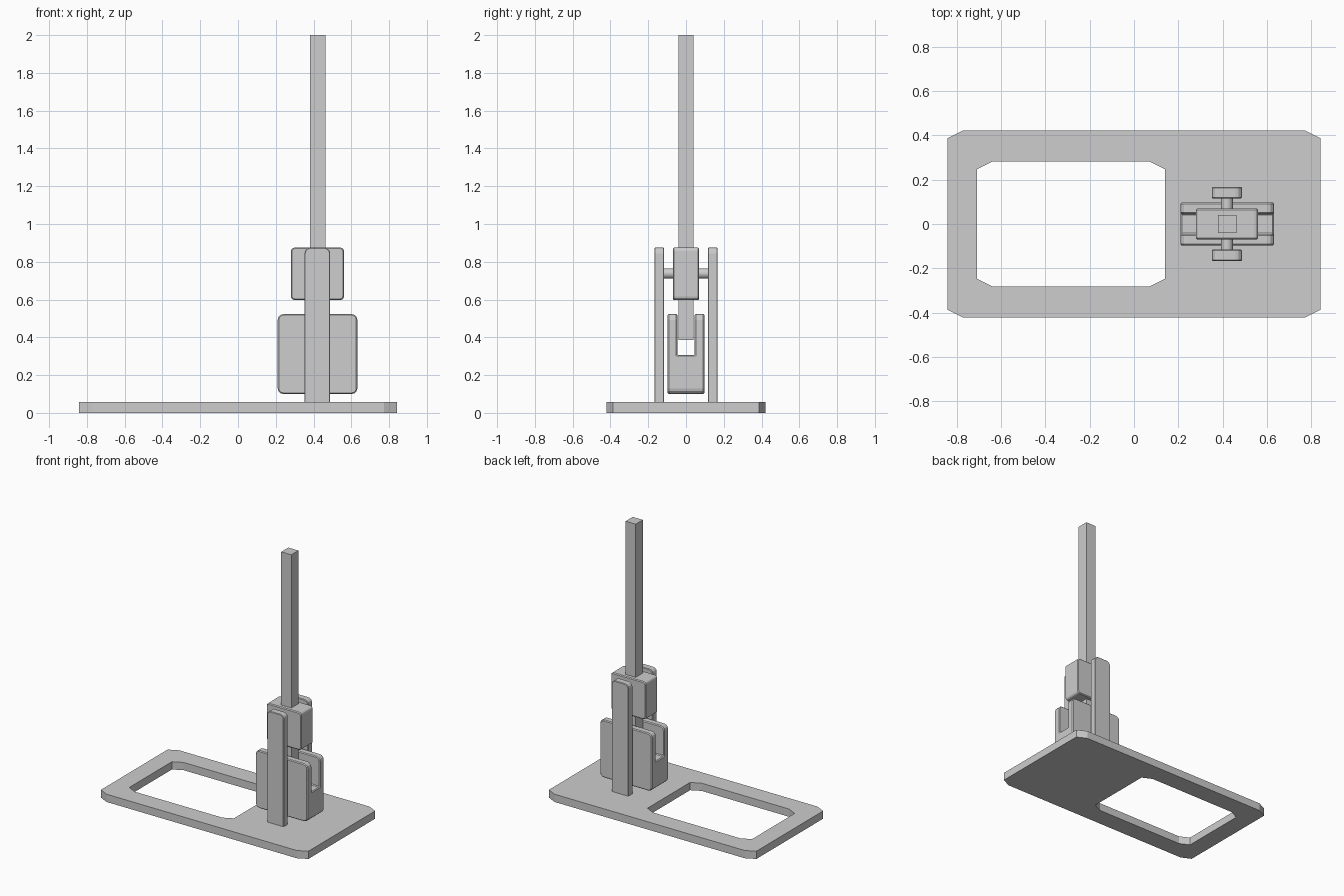
import bpy, bmesh, math

if "Cube" in bpy.data.objects:
    bpy.data.objects.remove(bpy.data.objects["Cube"])

grey = bpy.data.materials.new("grey_metal")
grey.diffuse_color = (0.61, 0.61, 0.61, 1)
grey.use_nodes = True
grey.node_tree.nodes["Principled BSDF"].inputs["Base Color"].default_value = grey.diffuse_color


def finish(name, bm):
    bmesh.ops.recalc_face_normals(bm, faces=bm.faces)
    me = bpy.data.meshes.new(name)
    bm.to_mesh(me)
    bm.free()
    me.materials.append(grey)
    ob = bpy.data.objects.new(name, me)
    bpy.context.collection.objects.link(ob)
    return ob


def prism(name, profile, x0, x1, corner=0, edge=0, z_levels=()):
    """Extrude a (y, z) profile along x, round the corners that run along y
    at the given heights, then break the remaining sharp edges slightly."""
    bm = bmesh.new()
    face = bm.faces.new([bm.verts.new((x0, y, z)) for y, z in profile])
    out = bmesh.ops.extrude_face_region(bm, geom=[face])["geom"]
    for v in out:
        if isinstance(v, bmesh.types.BMVert):
            v.co.x = x1
    bmesh.ops.recalc_face_normals(bm, faces=bm.faces)
    if corner:
        picked = []
        for e in bm.edges:
            d = e.verts[1].co - e.verts[0].co
            z = e.verts[0].co.z
            if abs(d.y) > 0.01 and abs(d.z) < 1e-5 and abs(d.x) < 1e-5 \
                    and any(abs(z - level) < 1e-4 for level in z_levels):
                picked.append(e)
        bmesh.ops.bevel(bm, geom=picked, offset=corner, segments=3,
                        profile=0.5, affect='EDGES')
    if edge:
        bottom = min(v.co.z for v in bm.verts)
        keep = bottom in z_levels or any(abs(bottom - level) < 1e-4 for level in z_levels)
        sharp = [e for e in bm.edges if e.calc_face_angle(0) > math.radians(50)
                 and (keep or max(v.co.z for v in e.verts) > bottom + 1e-4)]
        bmesh.ops.bevel(bm, geom=sharp, offset=edge, segments=1, affect='EDGES')
    return finish(name, bm)


def rect(y0, y1, z0, z1):
    return [(y0, z0), (y1, z0), (y1, z1), (y0, z1)]


def octagon(x0, x1, h, cx, cy):
    return [(x0 + cx, -h), (x1 - cx, -h), (x1, -h + cy), (x1, h - cy),
            (x1 - cx, h), (x0 + cx, h), (x0, h - cy), (x0, -h + cy)]


# base plate with a chamfered opening
bm = bmesh.new()
outer = octagon(-0.843, 0.843, 0.422, 0.07, 0.035)
inner = octagon(-0.71, 0.14, 0.282, 0.07, 0.035)
loops = [[bm.verts.new((x, y, z)) for x, y in ring]
         for ring, z in ((outer, 0), (outer, 0.057), (inner, 0.057), (inner, 0))]
for k in range(4):
    a, b = loops[k], loops[(k + 1) % 4]
    for i in range(8):
        j = (i + 1) % 8
        bm.faces.new((a[i], a[j], b[j], b[i]))
finish("base_plate", bm)

# upright posts on both sides, rounded at the top
for name, s in (("front_post", -1), ("back_post", 1)):
    prism(name, rect(*sorted((s * 0.116, s * 0.167)), 0.05, 0.875), 0.352, 0.488,
          0.03, 0.004, (0.875,))

# slotted lower block
prism("slotted_block", [(-0.097, 0.1), (0.097, 0.1), (0.097, 0.523), (0.046, 0.523),
                        (0.046, 0.306), (-0.046, 0.306), (-0.046, 0.523), (-0.097, 0.523)],
      0.21, 0.632, 0.03, 0.006, (0.1, 0.523))

# pivot block
prism("pivot_block", rect(-0.07, 0.07, 0.598, 0.875), 0.28, 0.561, 0.018, 0.006, (0.598, 0.875))

# lever bar through the pivot block
prism("lever_bar", rect(-0.041, 0.041, 0.387, 2.0), 0.38, 0.462)

# axle between the posts
bpy.ops.mesh.primitive_cylinder_add(vertices=24, radius=0.027, depth=0.25,
                                    location=(0.42, 0, 0.738), rotation=(math.pi / 2, 0, 0))
axle = bpy.context.object
axle.name = "axle"
axle.data.materials.append(grey)
bpy.ops.object.shade_smooth_by_angle()
